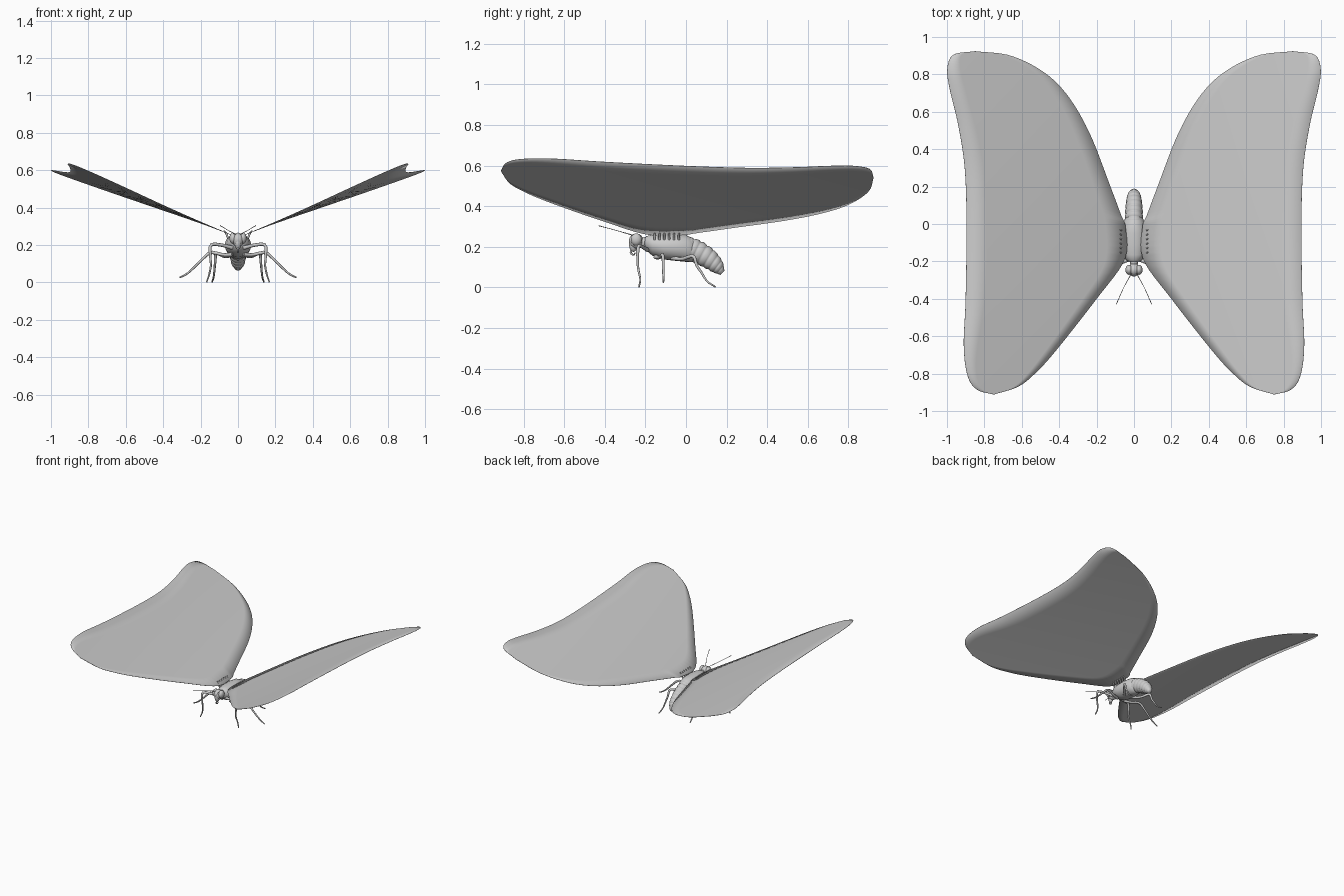
import bpy, bmesh, math
from mathutils import Vector

if "Cube" in bpy.data.objects:
    bpy.data.objects.remove(bpy.data.objects["Cube"])

grey = bpy.data.materials.new("plain grey")
grey.use_nodes = True
grey.diffuse_color = (0.6, 0.6, 0.6, 1)
grey.node_tree.nodes["Principled BSDF"].inputs["Base Color"].default_value = (0.6, 0.6, 0.6, 1)


def add_mesh(name, bm):
    bmesh.ops.recalc_face_normals(bm, faces=bm.faces)
    for f in bm.faces:
        f.smooth = True
    mesh = bpy.data.meshes.new(name)
    bm.to_mesh(mesh)
    bm.free()
    mesh.materials.append(grey)
    ob = bpy.data.objects.new(name, mesh)
    bpy.context.collection.objects.link(ob)
    return ob


def spline(pts, t):
    """Point at t in 0..1 on a smooth curve through pts."""
    pts = [Vector(p) for p in pts]
    n = len(pts) - 1
    i = min(int(t * n), n - 1)
    u = t * n - i
    b, c = pts[i], pts[i + 1]
    a = pts[i - 1] if i > 0 else b * 2 - c
    d = pts[i + 2] if i + 2 <= n else c * 2 - b
    return 0.5 * (2 * b + (c - a) * u + (2 * a - 5 * b + 4 * c - d) * u * u
                  + (3 * b - a - 3 * c + d) * u ** 3)


def loft(name, sections, sides=24):
    """Skin of ellipses: (centre, half width, half height, tilt about x)."""
    bm = bmesh.new()
    rings = []
    for centre, w, h, tilt in sections:
        ring = []
        for k in range(sides):
            a = math.tau * k / sides
            up = math.sin(a) * h
            ring.append(bm.verts.new((w * math.cos(a), centre[0] + up * math.sin(tilt),
                                      centre[1] + up * math.cos(tilt))))
        rings.append(ring)
    for r, s in zip(rings, rings[1:]):
        for k in range(sides):
            bm.faces.new((r[k], r[(k + 1) % sides], s[(k + 1) % sides], s[k]))
    bm.faces.new(rings[0])
    bm.faces.new(rings[-1])
    return add_mesh(name, bm)


def ball(name, centre, size, tilt=0):
    bm = bmesh.new()
    bmesh.ops.create_uvsphere(bm, u_segments=20, v_segments=12, radius=1)
    ob = add_mesh(name, bm)
    ob.location, ob.scale, ob.rotation_euler.x = centre, size, tilt
    return ob


def tube(name, pts, radii, kind='POLY'):
    curve = bpy.data.curves.new(name, 'CURVE')
    curve.dimensions = '3D'
    curve.bevel_depth = 1
    curve.bevel_resolution = 2
    curve.use_fill_caps = True
    s = curve.splines.new('POLY')
    steps = 16
    s.points.add(steps)
    for k in range(steps + 1):
        t = k / steps
        s.points[k].co = (*spline(pts, t), 1)
        s.points[k].radius = spline([(r, 0, 0) for r in radii], t).x
    curve.materials.append(grey)
    ob = bpy.data.objects.new(name, curve)
    bpy.context.collection.objects.link(ob)
    return ob


# Wing outline in plan: both edges run from the front tip to the rear tip
inner = [(.75, -.912), (.62, -.87), (.53, -.80), (.42, -.68), (.2, -.40), (.05, -.19),
         (.045, -.02), (.07, .05), (.13, .21), (.235, .48), (.35, .68), (.48, .81),
         (.66, .9), (.85, .924)]
outer = [(.75, -.912), (.84, -.885), (.89, -.81), (.91, -.65), (.90, -.4), (.895, 0),
         (.905, .3), (.94, .53), (.985, .72), (.998, .83), (.965, .905), (.85, .924)]


def wing(name, side):
    bm = bmesh.new()
    rows, cols = 72, 8
    grid = []
    for i in range(rows + 1):
        a = spline([(*p, 0) for p in inner], i / rows)
        b = spline([(*p, 0) for p in outer], i / rows)
        row = []
        for j in range(cols + 1):
            p = a.lerp(b, j / cols)
            row.append(bm.verts.new((side * p.x, p.y, .24 + p.x * (.4 - .05 * p.y))))
        grid.append(row)
    for r, s in zip(grid, grid[1:]):
        for j in range(cols):
            bm.faces.new((r[j], r[j + 1], s[j + 1], s[j]))
    bmesh.ops.remove_doubles(bm, verts=bm.verts, dist=1e-5)
    ob = add_mesh(name, bm)
    thick = ob.modifiers.new("thickness", 'SOLIDIFY')
    thick.thickness, thick.offset = .002, 0


# Thorax
profile = [(-.205, .222, .018, .02), (-.195, .217, .04, .036), (-.165, .208, .06, .052),
           (-.11, .200, .07, .062), (-.05, .197, .069, .066), (0, .192, .06, .066),
           (.035, .184, .046, .058), (.06, .175, .02, .03)]
loft("thorax", [((y, z), w, h, 0) for y, z, w, h in profile])

# Abdomen: ringed, drooping to the rear
sections = []
path = [(-.01, .196, 0), (.05, .178, 0), (.11, .143, 0), (.155, .104, 0), (.18, .072, 0)]
girth = [(.05, .058, 0), (.047, .055, 0), (.043, .049, 0), (.034, .036, 0), (.014, .014, 0)]
for k in range(57):
    t = k / 56
    c, g = spline(path, t), spline(girth, t)
    rib = .93 + .1 * abs(math.sin(math.pi * 8 * t)) ** .6
    sections.append(((c.x, c.y), g.x * rib, g.y * rib, .35 + .4 * t))
loft("abdomen", sections)

# Head, neck and mouthparts
ball("head", (0, -.245, .228), (.032, .036, .038))
ball("neck", (0, -.205, .222), (.022, .025, .026))
ball("face", (0, -.262, .205), (.017, .018, .03), .2)
tube("feeding_tube", [(0, -.262, .19), (0, -.272, .172), (0, -.258, .16), (0, -.25, .172)],
     (.006, .005, .004, .003))

legs = {
    "front": [(.03, -.19, .185), (.09, -.215, .2), (.145, -.235, .2), (.148, -.238, .14),
              (.145, -.235, .09), (.155, -.225, .04), (.168, -.232, .002)],
    "middle": [(.03, -.15, .15), (.08, -.13, .148), (.145, -.115, .16), (.19, -.112, .125),
               (.235, -.112, .08), (.275, -.11, .045), (.312, -.112, .026)],
    "hind": [(.03, -.07, .145), (.075, -.02, .14), (.115, .035, .155), (.122, .052, .11),
             (.125, .075, .075), (.13, .105, .03), (.138, .145, .003)],
}

# Everything paired, left is +x
for label, side in (("left", 1), ("right", -1)):
    wing(label + "_wing", side)
    ball(label + "_eye", (side * .026, -.245, .236), (.02, .027, .03))
    tube(label + "_antenna", [(side * .014, -.265, .258), (side * .055, -.34, .28),
                              (side * .095, -.43, .304)], (.0025, .0015, .002))
    for pair, pts in legs.items():
        tube(f"{label}_{pair}_leg", [(side * x, y, z) for x, y, z in pts],
             (.011, .009, .009, .007, .006, .005, .004))
    # Row of little bristles at the wing root
    for k in range(6):
        y = -.155 + .024 * k
        tube(f"{label}_bristle_{k + 1}", [(side * .052, y, .235), (side * .064, y, .262),
                                         (side * .074, y + .004, .278)], (.006, .005, .003))
